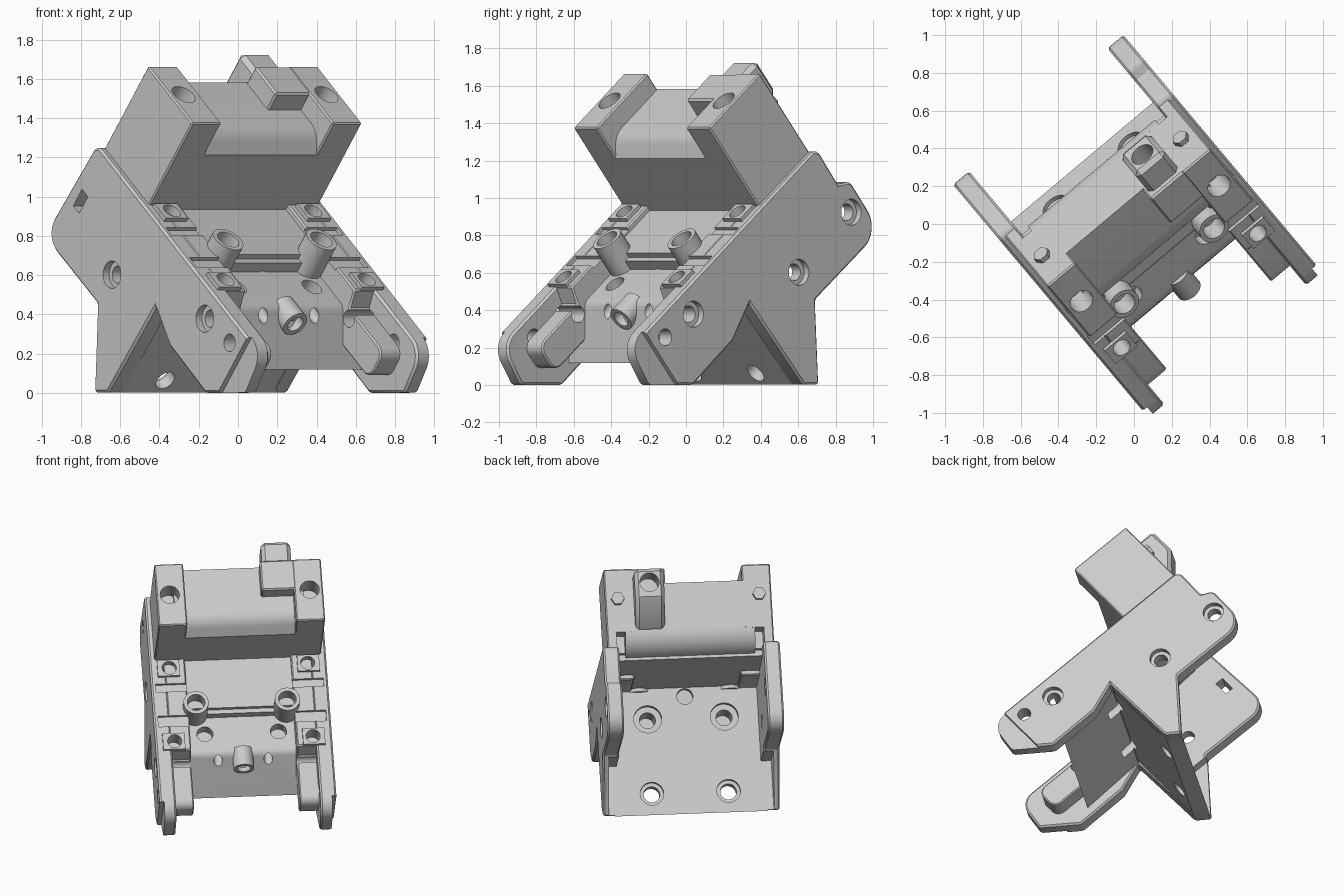
import bpy, bmesh, math
from mathutils import Matrix, Vector

if "Cube" in bpy.data.objects:
    bpy.data.objects.remove(bpy.data.objects["Cube"])

# Single grey plastic
grey = bpy.data.materials.new("grey_plastic")
grey.use_nodes = True
GREY = (0.6, 0.6, 0.6, 1)
grey.diffuse_color = GREY
grey.node_tree.nodes["Principled BSDF"].inputs["Base Color"].default_value = GREY

# Working frame: x runs down the slope, y across the part, z out of the slope
FRAME = (Matrix.Rotation(math.radians(-50), 4, "Z")
         @ Matrix.Translation((-0.37, 0, 1.237))
         @ Matrix.Rotation(math.radians(39.5), 4, "Y"))
AXIS = {"x": Vector((1, 0, 0)), "y": Vector((0, 1, 0)), "z": Vector((0, 0, 1))}
parts = []


def finish(name, bm):
    bmesh.ops.recalc_face_normals(bm, faces=bm.faces)
    mesh = bpy.data.meshes.new(name)
    bm.to_mesh(mesh)
    bm.free()
    mesh.materials.append(grey)
    obj = bpy.data.objects.new(name, mesh)
    bpy.context.collection.objects.link(obj)
    obj.matrix_world = FRAME
    parts.append(obj)
    return obj


def rounded(points, steps=8):
    """Replace every corner that carries a radius by an arc."""
    out = []
    for i, p in enumerate(points):
        c = Vector(p[:2])
        if len(p) < 3:
            out.append(c)
            continue
        d0 = (Vector(points[i - 1][:2]) - c).normalized()
        d1 = (Vector(points[(i + 1) % len(points)][:2]) - c).normalized()
        half = d0.angle(d1) / 2
        reach = p[2] / math.tan(half)
        centre = c + (d0 + d1).normalized() * (p[2] / math.sin(half))
        start, end = c + d0 * reach - centre, c + d1 * reach - centre
        for k in range(steps + 1):
            out.append(centre + start.lerp(end, k / steps).normalized() * p[2])
    return out


def profile(name, points, y0, y1):
    bm = bmesh.new()
    face = bm.faces.new([bm.verts.new((p[0], y0, p[1])) for p in rounded(points)])
    new = bmesh.ops.extrude_face_region(bm, geom=[face])["geom"]
    verts = [v for v in new if isinstance(v, bmesh.types.BMVert)]
    bmesh.ops.translate(bm, verts=verts, vec=(0, y1 - y0, 0))
    return finish(name, bm)


def box(name, x0, x1, y0, y1, z0, z1):
    return profile(name, [(x0, z0), (x1, z0), (x1, z1), (x0, z1)], y0, y1)


def rod(name, centre, axis, radius, length, sides=32):
    bm = bmesh.new()
    turn = AXIS["z"].rotation_difference(AXIS[axis]).to_matrix().to_4x4()
    bmesh.ops.create_cone(bm, cap_ends=True, segments=sides, radius1=radius, radius2=radius,
                          depth=length, matrix=Matrix.Translation(centre) @ turn)
    return finish(name, bm)


def bake(obj):
    dg = bpy.context.evaluated_depsgraph_get()
    mesh = bpy.data.meshes.new_from_object(obj.evaluated_get(dg))
    obj.modifiers.clear()
    obj.data = mesh


def soften(obj, width=0.012):
    mod = obj.modifiers.new("edge_chamfer", "BEVEL")
    mod.width, mod.segments, mod.limit_method = width, 1, "ANGLE"
    mod.angle_limit = math.radians(40)
    bake(obj)


def cut(obj, cutters):
    for c in cutters:
        c.hide_render = True
        mod = obj.modifiers.new("cut", "BOOLEAN")
        mod.operation, mod.object = "DIFFERENCE", c
    bpy.context.view_layer.update()
    bake(obj)
    for c in cutters:
        parts.remove(c)
        bpy.data.objects.remove(c)


def holes(places, axis, radius, length):
    return [rod("hole_cutter", p, axis, radius, length) for p in places]


def grooves(s):
    return [box("groove_cutter", a, b, *sorted((s * 0.3, s * 0.57)), -0.02, 0.1)
            for a, b in ((0.62, 0.68), (0.86, 0.94))]


# Side plates: shared lower outline, different rear ears
outline = [(-0.02, 0), (1.61, 0, 0.12), (1.64, -0.25), (1.42, -0.433), (1.05, -0.428),
           (0.84, -0.347), (0.826, -0.92), (0.74, -0.99), (0.47, -0.625)]
ears = {"left": [(-0.115, -0.63, 0.14), (-0.12, -0.29, 0.05), (-0.045, -0.25), (-0.05, -0.03)],
        "right": [(-0.075, -0.63, 0.12), (-0.05, -0.03)]}
for side, s in (("left", 1), ("right", -1)):
    plate = profile(side + "_side_plate", outline + ears[side], *sorted((s * 0.49, s * 0.6)))
    soften(plate)
    spots = [(0.47, s * 0.55, -0.435), (1.18, s * 0.55, -0.14), (1.41, s * 0.55, -0.11)]
    if side == "left":
        spots.append((-0.017, s * 0.55, -0.42))
    sunk = [(p[0], s * 0.6, p[2]) for p in spots if p[0] < 1.3]
    tools = holes(spots, "y", 0.045, 0.4) + holes(sunk, "y", 0.07, 0.08)
    if side == "right":
        tools.append(box("slot_cutter", 0.01, 0.07, -0.7, -0.4, -0.36, -0.25))
    tools.append(box("tip_cutter", 1.5, 1.8, *sorted((s * 0.57, s * 0.7)), -0.4, 0.1))
    tools.append(box("gusset_cutter", 0.3, 0.74, *sorted((s * 0.45, s * 0.56)), -1.1, -0.64))
    cut(plate, tools + grooves(s))

    # Inner rail with rounded front nub, cross grooves and raised screw pads
    rail = profile(side + "_rail", [(0.42, 0), (1.12, 0), (1.15, -0.1), (1.5, -0.1, 0.06),
                                    (1.5, -0.28, 0.06), (0.85, -0.28), (0.74, -0.12), (0.42, -0.12)],
                   *sorted((s * 0.36, s * 0.5)))
    soften(rail, 0.008)
    cut(rail, grooves(s) + holes([(1.18, s * 0.45, -0.14)], "y", 0.045, 0.3))
    pads = [box(side + "_screw_pad", x, x + 0.12, *sorted((s * 0.4, s * 0.55)), -0.02, 0.02)
            for x in (0.45, 1.0)]
    for target in [rail, plate] + pads:
        cut(target, holes([(0.51, s * 0.47, 0), (1.06, s * 0.47, 0)], "z", 0.048, 0.2))

    # Tubular post standing on the floor
    post = rod(side + "_post", (0.8, s * 0.31, -0.03), "z", 0.085, 0.2)
    cut(post, holes([(0.8, s * 0.31, 0.05)], "z", 0.06, 0.2))

# Rear mounting plate with countersunk holes
mount = profile("rear_mount_plate", [(0.74, -0.06), (0.83, -0.06), (0.826, -0.92), (0.74, -0.99)],
                -0.52, 0.52)
low = [(0.78, y, -0.84) for y in (-0.26, 0.26)]
high = [(0.78, y, -0.32) for y in (-0.26, 0.26)]
cut(mount, holes(low + high + [(0.78, 0, -0.17)], "x", 0.055, 0.3)
    + holes([(0.74, p[1], p[2]) for p in low], "x", 0.08, 0.05)
    + holes([(0.74, p[1], p[2]) for p in high], "x", 0.095, 0.07))

# Stepped floor with upright front wall
floor = profile("stepped_floor", [(0.1, -0.03), (0.8, -0.03), (0.8, -0.12), (1.1, -0.12, 0.06),
                                  (1.31, -0.37), (0.84, -0.347), (0.8, -0.3), (0.78, -0.11),
                                  (0.1, -0.07)], -0.5, 0.5)
cut(floor, holes([(0.95, y, -0.1) for y in (-0.25, 0.25)], "z", 0.055, 0.2)
    + holes([(1.14, y, -0.16) for y in (-0.17, 0.17)], "x", 0.03, 0.2)
    + holes(high, "x", 0.055, 0.3))
knob = rod("front_knob", (1.13, 0, -0.16), "x", 0.07, 0.14)
cut(knob, holes([(1.2, 0, -0.16)], "x", 0.045, 0.1))

# Upper block: saddle rounded at top front and lower back, between two end bosses
profile("saddle", [(-0.02, -0.07, 0.17), (0.44, -0.04), (0.44, 0.33), (0.36, 0.43, 0.12),
                   (-0.02, 0.43)], -0.44, 0.44)
for side, s in (("left", 1), ("right", -1)):
    boss = box(side + "_end_boss", -0.02, 0.44, *sorted((s * 0.37, s * 0.565)), -0.02, 0.54)
    soften(boss, 0.008)
    cut(boss, holes([(0.21, s * 0.475, 0.54)], "z", 0.065, 0.3)
        + [box("corner_cutter", -0.1, 0.1, *sorted((s * 0.3, s * 0.5)), -0.1, 0.1)])
    rod(side + "_hex_nut", (-0.025, s * 0.48, 0.33), "x", 0.045, 0.05, 6)
step = box("boss_step", -0.02, 0.2, 0.15, 0.4, 0.3, 0.537)
soften(step, 0.01)

# Socket housing with sloped support on the back of the block
socket = profile("rear_socket", [(0.1, 0.5), (-0.18, 0.5), (-0.18, 0.3), (-0.02, 0.1), (0.1, 0.1)],
                 0.17, 0.37)
soften(socket, 0.025)
cut(socket, holes([(-0.15, 0.27, 0.4)], "x", 0.065, 0.3))

# Smooth curved faces, keep sharp edges
bpy.ops.object.select_all(action="DESELECT")
for obj in parts:
    obj.select_set(True)
bpy.context.view_layer.objects.active = parts[0]
bpy.ops.object.shade_smooth_by_angle(angle=math.radians(30))
